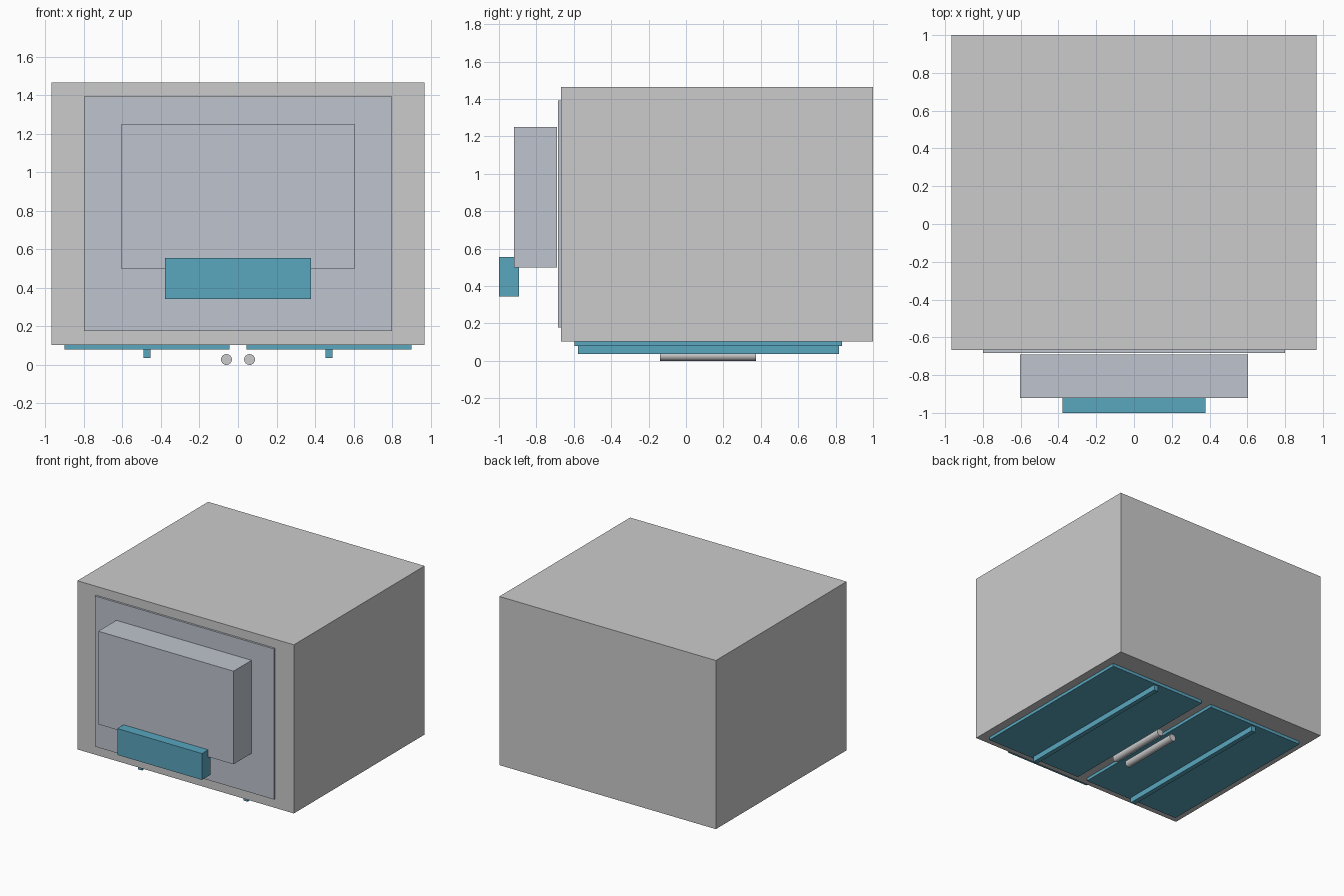
import bpy, bmesh, math
from mathutils import Matrix

if "Cube" in bpy.data.objects:
    bpy.data.objects.remove(bpy.data.objects["Cube"])


def material(name, color):
    mat = bpy.data.materials.new(name)
    mat.diffuse_color = color
    mat.use_nodes = True
    mat.node_tree.nodes["Principled BSDF"].inputs["Base Color"].default_value = mat.diffuse_color
    return mat


TEAL = material("teal", (0.10, 0.38, 0.52, 1))
SLATE = material("slate_grey", (0.52, 0.56, 0.62, 1))


def finish(name, bm, mat):
    mesh = bpy.data.meshes.new(name)
    bm.to_mesh(mesh)
    bm.free()
    obj = bpy.data.objects.new(name, mesh)
    bpy.context.collection.objects.link(obj)
    if mat:
        mesh.materials.append(mat)
    return obj


def box(name, x, y, z, mat=None):
    """Box from (min, max) ranges on each axis."""
    bm = bmesh.new()
    center = [(r[0] + r[1]) / 2 for r in (x, y, z)]
    size = [abs(r[1] - r[0]) for r in (x, y, z)]
    bmesh.ops.create_cube(bm, size=1, matrix=Matrix.Translation(center) @ Matrix.Diagonal((*size, 1)))
    return finish(name, bm, mat)


def rod(name, x, y, z, radius):
    """Round rod lying along y, smooth on the side with flat ends."""
    bm = bmesh.new()
    place = Matrix.Translation((x, (y[0] + y[1]) / 2, z)) @ Matrix.Rotation(math.pi / 2, 4, 'X')
    bmesh.ops.create_cone(bm, cap_ends=True, segments=32, radius1=radius, radius2=radius,
                          depth=y[1] - y[0], matrix=place)
    for f in bm.faces:
        f.smooth = len(f.verts) == 4
    for e in bm.edges:
        e.smooth = all(len(f.verts) == 4 for f in e.link_faces)
    return finish(name, bm, None)


# Main housing and the stacked parts on its front
box("housing", (-0.967, 0.967), (-0.668, 1.0), (0.103, 1.465))
box("front_plate", (-0.80, 0.80), (-0.684, -0.668), (0.177, 1.393), SLATE)
box("front_block", (-0.604, 0.604), (-0.92, -0.69), (0.499, 1.251), SLATE)
box("front_handle", (-0.378, 0.378), (-1.0, -0.893), (0.343, 0.556), TEAL)

# Underside: panel, rib and rod on each side
for side, s in (("left", -1), ("right", 1)):
    box(f"{side}_bottom_panel", (s * 0.044, s * 0.90), (-0.595, 0.833), (0.079, 0.103), TEAL)
    box(f"{side}_bottom_rib", (s * 0.453, s * 0.49), (-0.578, 0.818), (0.036, 0.079), TEAL)
    rod(f"{side}_bottom_rod", s * 0.06, (-0.139, 0.374), 0.028, 0.028)
